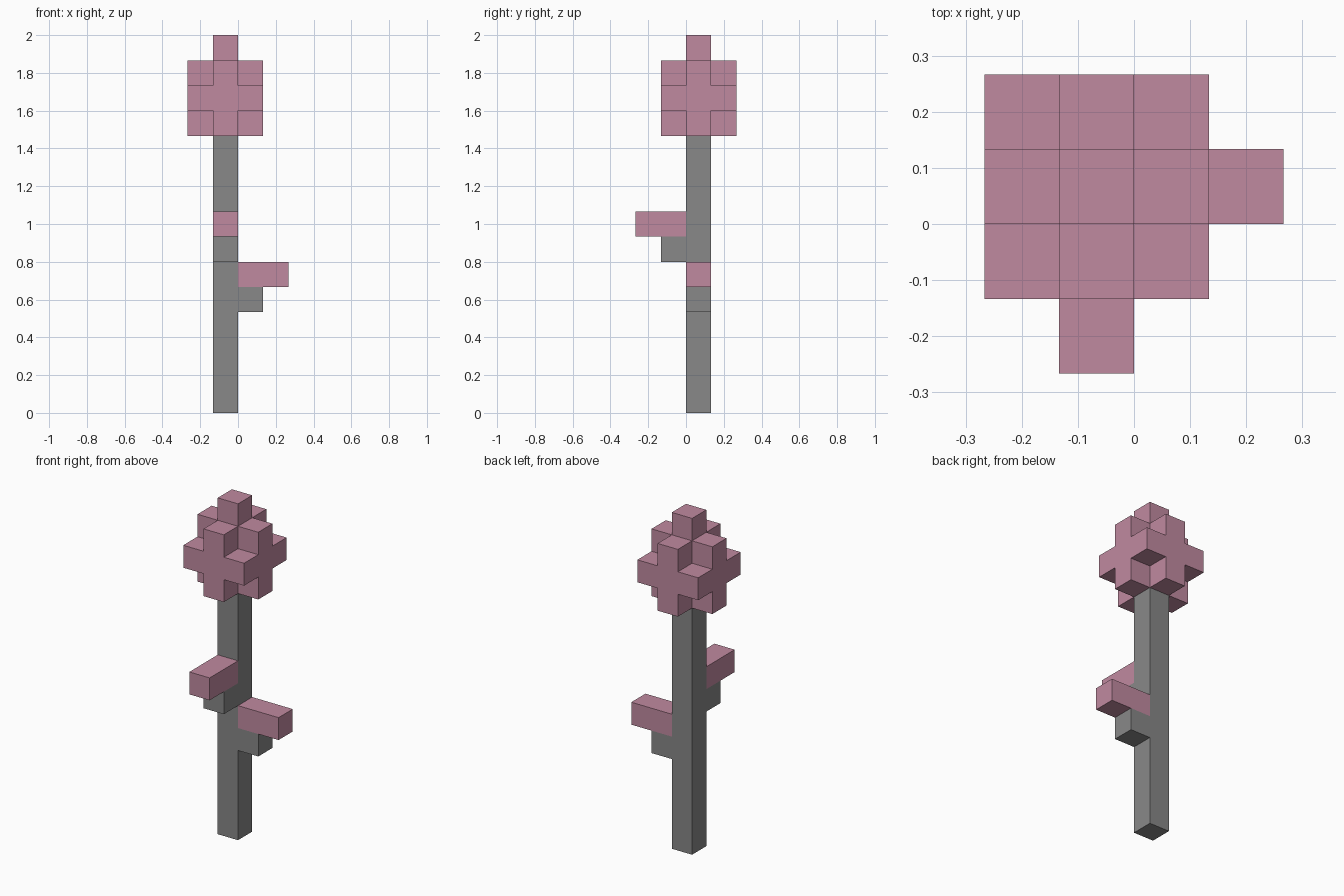
import bpy
import bmesh
from itertools import product
from mathutils import Vector

cube = bpy.data.objects.get("Cube")
if cube:
    bpy.data.objects.remove(cube, do_unlink=True)

UNIT = 2 / 15  # edge of one block


def make_material(name, color):
    mat = bpy.data.materials.new(name)
    mat.use_nodes = True
    mat.diffuse_color = color
    mat.node_tree.nodes["Principled BSDF"].inputs["Base Color"].default_value = color
    return mat


def box(low, high):
    """Block cells from corner low up to, not including, corner high."""
    return set(product(*(range(a, b) for a, b in zip(low, high))))


def build(name, cells, occupied, mat):
    """Outer shell of a group of blocks, leaving out faces hidden by neighbours."""
    bm = bmesh.new()
    for cell in cells:
        center = Vector(cell) + Vector((0.5, 0.5, 0.5))
        for axis, sign in product(range(3), (-1, 1)):
            normal = Vector((0, 0, 0))
            normal[axis] = sign
            if tuple(int(c + n) for c, n in zip(cell, normal)) in occupied:
                continue
            u = Vector((0, 0, 0))
            u[(axis + 1) % 3] = 0.5
            v = normal.cross(u)
            mid = center + normal / 2
            corners = (mid - u - v, mid + u - v, mid + u + v, mid - u + v)
            bm.faces.new([bm.verts.new(p * UNIT) for p in corners])
    bmesh.ops.remove_doubles(bm, verts=bm.verts, dist=0.001)
    bmesh.ops.dissolve_limit(bm, angle_limit=0.01, verts=bm.verts, edges=bm.edges)
    mesh = bpy.data.meshes.new(name)
    bm.to_mesh(mesh)
    bm.free()
    mesh.materials.append(mat)
    obj = bpy.data.objects.new(name, mesh)
    bpy.context.collection.objects.link(obj)


gray = make_material("stem gray", (0.246, 0.246, 0.246, 1))
pink = make_material("blossom pink", (0.527, 0.254, 0.352, 1))

# Blossom: three crossed slabs and a tip block
blossom = (box((-1, -1, 11), (0, 2, 14)) | box((-2, 0, 11), (1, 1, 14))
           | box((-2, -1, 12), (1, 2, 13)) | box((-1, 0, 14), (0, 1, 15)))

parts = {
    "stem": (box((-1, 0, 0), (0, 1, 11)), gray),
    "left_branch": (box((0, 0, 4), (1, 1, 5)), gray),
    "left_petal": (box((0, 0, 5), (2, 1, 6)), pink),
    "front_branch": (box((-1, -1, 6), (0, 0, 7)), gray),
    "front_petal": (box((-1, -2, 7), (0, 0, 8)), pink),
    "blossom": (blossom, pink),
}

occupied = set().union(*(cells for cells, mat in parts.values()))
for name, (cells, mat) in parts.items():
    build(name, cells, occupied, mat)
